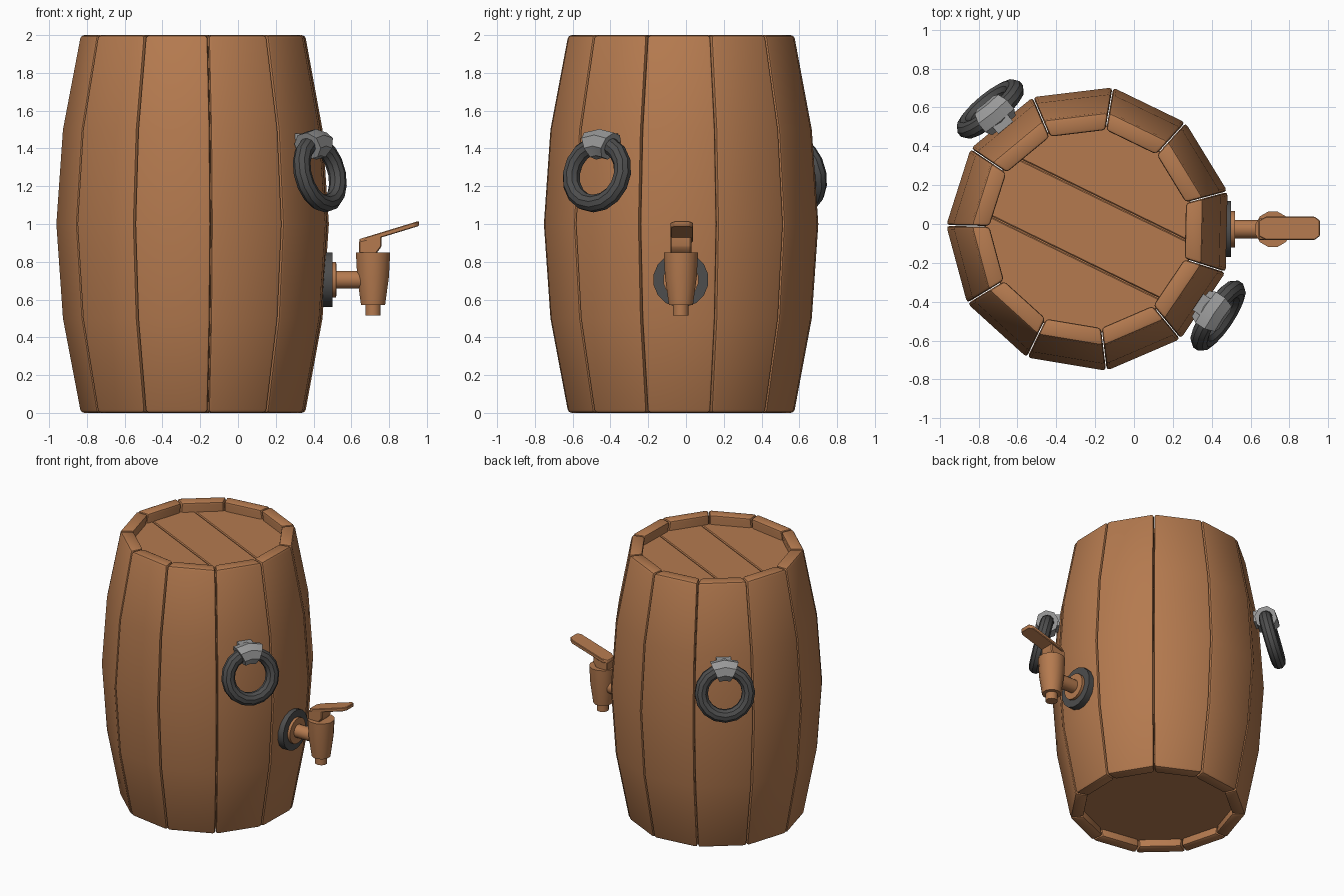
import bpy, bmesh, math
from mathutils import Matrix, Vector

if "Cube" in bpy.data.objects:
    bpy.data.objects.remove(bpy.data.objects["Cube"])

CX, CY = -0.23, -0.024          # barrel axis
N = 11                          # staves
STEP = 2 * math.pi / N
ROT = math.radians(-1.3)        # angle of the stave that carries the tap


def material(name, rgb):
    m = bpy.data.materials.new(name)
    m.diffuse_color = (*rgb, 1)
    m.use_nodes = True
    m.node_tree.nodes["Principled BSDF"].inputs["Base Color"].default_value = m.diffuse_color
    return m


WOOD = material("wood", (0.46, 0.195, 0.078))
IRON = material("dark iron", (0.075, 0.075, 0.075))
STEEL = material("light steel", (0.32, 0.32, 0.32))


def finish(name, bm, mat, matrix=Matrix(), bevel=0, segments=2):
    bmesh.ops.recalc_face_normals(bm, faces=bm.faces)
    if bevel:
        edges = [e for e in bm.edges if e.calc_face_angle(0) > math.radians(30)]
        bmesh.ops.bevel(bm, geom=edges, offset=bevel, segments=segments,
                        profile=0.5, affect='EDGES', clamp_overlap=True)
    bm.transform(matrix)
    me = bpy.data.meshes.new(name)
    bm.to_mesh(me)
    bm.free()
    me.materials.append(mat)
    me.shade_smooth()
    me.set_sharp_from_angle(angle=math.radians(33))
    ob = bpy.data.objects.new(name, me)
    bpy.context.collection.objects.link(ob)
    return ob


def loft(rings, closed=False):
    """Skin a list of equal-length point loops; cap the ends unless closed."""
    bm = bmesh.new()
    loops = [[bm.verts.new(p) for p in r] for r in rings]
    n = len(loops[0])
    pairs = list(zip(loops, loops[1:]))
    if closed:
        pairs.append((loops[-1], loops[0]))
    else:
        bm.faces.new(loops[0])
        bm.faces.new(loops[-1])
    for a, b in pairs:
        for i in range(n):
            j = (i + 1) % n
            bm.faces.new((a[i], a[j], b[j], b[i]))
    return bm


def lathe(profile, seg):
    """Profile of (radius, height) turned about z."""
    return loft([[(r * math.cos(2 * math.pi * (i + .5) / seg),
                   r * math.sin(2 * math.pi * (i + .5) / seg), h) for i in range(seg)]
                 for r, h in profile])


def prism(points, offset):
    return loft([points, [Vector(p) + Vector(offset) for p in points]])


def ring_arc(major, minor, angles, sides, closed):
    """Tube in the local yz plane; angle 0 is the top."""
    rings = []
    for u in angles:
        loop = []
        for k in range(sides):
            v = 2 * math.pi * (k + .5) / sides
            d = major + minor * math.cos(v)
            loop.append((minor * math.sin(v), d * math.sin(u), d * math.cos(u)))
        rings.append(loop)
    return loft(rings, closed)


def around(angle):
    return Matrix.Translation((CX, CY, 0)) @ Matrix.Rotation(angle, 4, 'Z')


# bulging staves with rounded edges
LEVELS = [(0, .607), (.5, .702), (1, .737), (1.5, .702), (2, .607)]
half = STEP / 2
for k in range(N):
    rings = []
    for z, r in LEVELS:
        pts = []
        for rad, s in ((r, -1), (r, 1), (r - .095, 1), (r - .095, -1)):
            y = rad * math.sin(half) - .002
            pts.append((rad * math.cos(half), s * y, z))
        rings.append(pts)
    finish(f"stave_{k + 1}", loft(rings), WOOD, around(ROT + k * STEP), .018)

# top lid: three planks cut from a disc
n = Vector((.438, .899, 0)).normalized()
for k, (lo, hi) in enumerate(((-1, -.165), (-.165, .165), (.165, 1))):
    bm = lathe([(.545, 1.85), (.545, 1.925)], 22)
    for d, s in ((lo + .002, -1), (hi - .002, 1)):
        if abs(d) > .6:
            continue
        bmesh.ops.bisect_plane(bm, geom=bm.verts[:] + bm.edges[:] + bm.faces[:],
                               plane_co=n * d, plane_no=n * s, clear_outer=True)
        bmesh.ops.holes_fill(bm, edges=[e for e in bm.edges if e.is_boundary])
    finish(f"lid_plank_{k + 1}", bm, WOOD, Matrix.Translation((CX, CY, 0)), .006, 1)

# bottom lid
finish("bottom_lid", lathe([(.545, .06), (.545, .13)], 22), WOOD,
       Matrix.Translation((CX, CY, 0)))

# two carrying rings, each with a clasp and a mount
for side, stave in (("front", -1), ("back", 4)):
    base = around(ROT + stave * STEP)
    hang = base @ Matrix.Translation((.80, 0, 1.267)) @ \
        Matrix.Rotation(math.radians(-13), 4, 'Y')
    finish(f"{side}_ring",
           ring_arc(.163, .047, [2 * math.pi * i / 16 for i in range(16)], 10, True),
           IRON, hang)
    finish(f"{side}_ring_clasp",
           ring_arc(.163, .078, [math.radians(a) for a in (-24, 0, 24)], 8, False),
           STEEL, hang)
    finish(f"{side}_ring_mount",
           prism([(.65, -.05, 1.395), (.65, .05, 1.395), (.65, .05, 1.48), (.65, -.05, 1.48)],
                 (.10, 0, 0)), STEEL, base)

# tap: wall plate, flange and pipe turned about x
TY = -.027
along_x = Matrix.Translation((0, TY, .705)) @ Matrix.Rotation(math.pi / 2, 4, 'Y')
finish("tap_plate", lathe([(.147, .42), (.147, .5)], 16), IRON, along_x)
finish("tap_pipe", lathe([(.095, .49), (.095, .52), (.048, .521), (.048, .68)], 16),
       WOOD, along_x)

# tap body with nozzle
finish("tap_body", lathe([(.042, .515), (.042, .57), (.066, .571), (.087, .72), (.094, .85)], 12),
       WOOD, Matrix.Translation((.715, TY, 0)))

# tap stem and sloping handle
finish("tap_stem",
       prism([(.64, -.055, .84), (.64, -.055, .91), (.76, -.055, .94),
              (.76, -.055, .88), (.73, -.055, .84)], (0, .11, 0)),
       WOOD, Matrix.Translation((0, TY, 0)), .006, 1)
plan = [(.642, .04), (.68, .06), (.93, .06), (.957, .04)]
plan += [(x, -y) for x, y in reversed(plan)]
finish("tap_handle",
       prism([(x, y, .893 + (x - .642) * .305) for x, y in plan], (0, 0, .027)),
       WOOD, Matrix.Translation((0, TY + .005, 0)), .004, 1)
